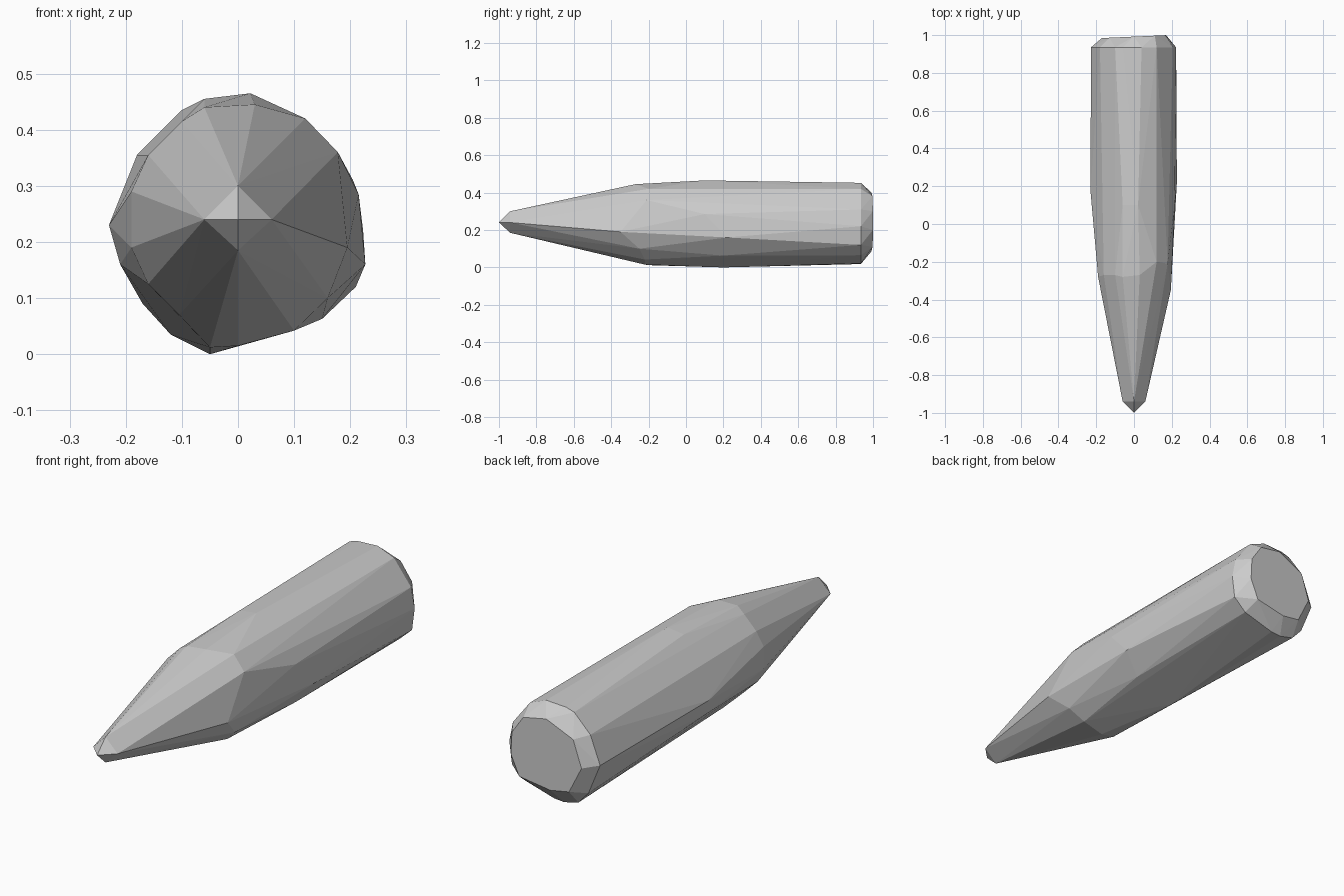
import bpy, bmesh

# tip: point and small diamond
pts = [(0, -1, .24)]
pts += [(x, -.94, z) for x, z in [(.06, .24), (0, .30), (-.06, .24), (0, .185)]]

# shoulder where the taper meets the body
pts += [(.03, -.27, .445), (-.06, -.28, .44), (-.10, -.27, .415), (-.16, -.27, .355),
        (-.19, -.28, .29), (-.19, -.28, .19), (-.16, -.28, .125), (-.105, -.27, .07),
        (-.05, -.2, .012), (0, -.22, .015), (.10, -.22, .042), (.16, -.25, .10),
        (.195, -.35, .19), (.178, -.21, .36), (.12, -.2, .42)]

# widest part of the body
pts += [(.022, .1, .465), (-.06, .1, .455), (-.23, .17, .23), (-.21, .15, .16),
        (-.05, .2, 0), (.227, .22, .16), (.15, .2, .063), (.215, .1, .285)]

# rear rim
rim = [(.04, .452), (.12, .42), (.205, .31), (.223, .22), (.21, .12), (.15, .065),
       (0, .022), (-.05, .018), (-.12, .035), (-.17, .09), (-.228, .23),
       (-.18, .355), (-.10, .435), (-.06, .447)]
pts += [(x, .935, z) for x, z in rim]

# slightly slanted flat end cap
cap = [(0, .40), (.11, .38), (.165, .30), (.17, .2), (.13, .11),
       (-.02, .085), (-.11, .10), (-.17, .22), (-.13, .34)]
pts += [(x, .992 + .045 * x, z) for x, z in cap]

# faceted shell wrapped around the sections
bm = bmesh.new()
for p in pts:
    bm.verts.new(p)
hull = bmesh.ops.convex_hull(bm, input=bm.verts[:])
junk = [v for v in bm.verts if not v.link_faces]
bmesh.ops.delete(bm, geom=junk, context='VERTS')
bmesh.ops.dissolve_limit(bm, angle_limit=.01, verts=bm.verts[:], edges=bm.edges[:])
bmesh.ops.recalc_face_normals(bm, faces=bm.faces[:])
mesh = bpy.data.meshes.new("tapered_body")
bm.to_mesh(mesh)
bm.free()
bpy.context.collection.objects.link(bpy.data.objects.new("tapered_body", mesh))
